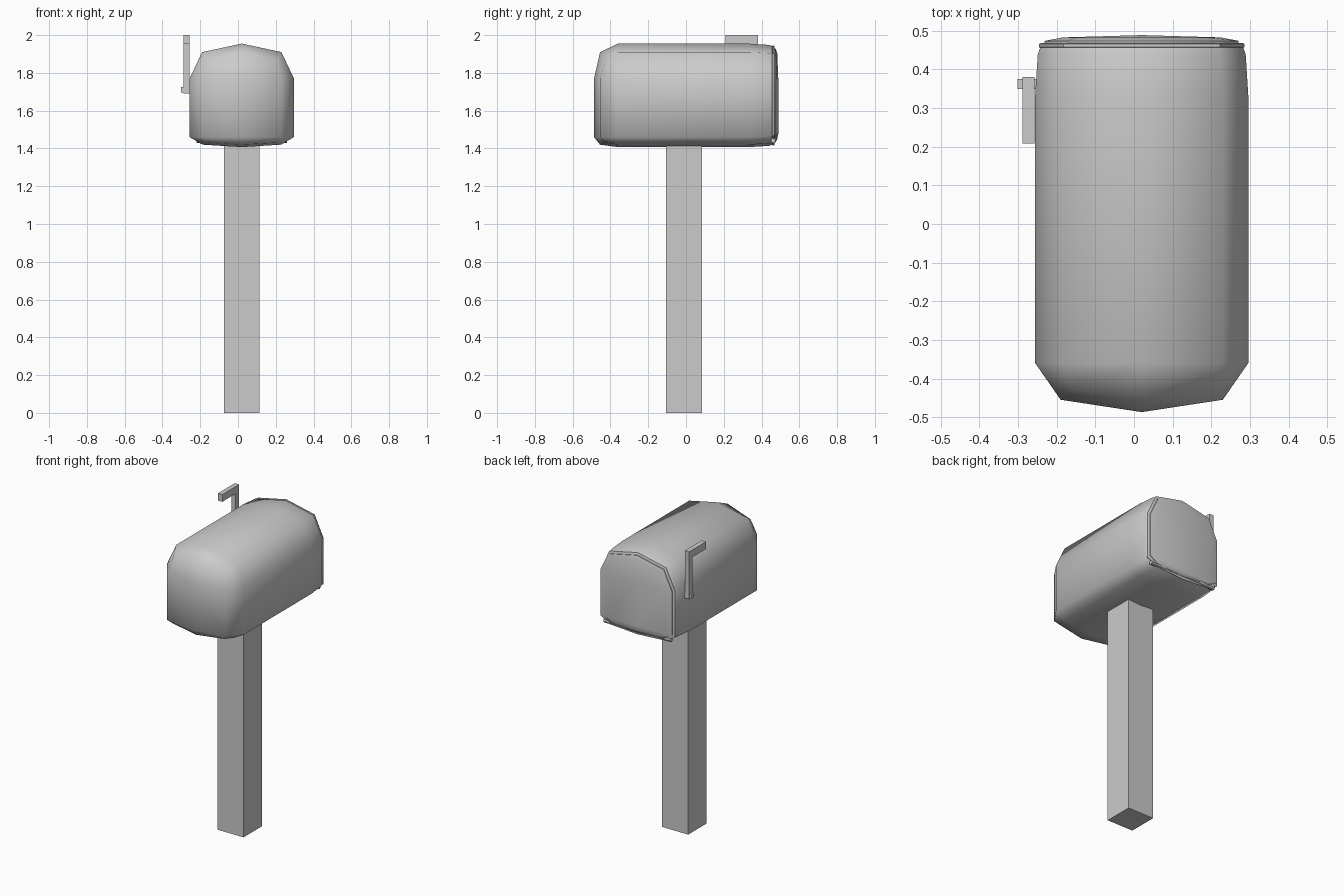
import bpy, bmesh, math

if "Cube" in bpy.data.objects:
    bpy.data.objects.remove(bpy.data.objects["Cube"])

CX, CZ = 0.02, 1.68
# half cross-section of the shell: (half width, z) from bottom centre to top centre
HALF = [(0, 1.407), (0.208, 1.42), (0.276, 1.46), (0.276, 1.77), (0.21, 1.91), (0, 1.955)]


def ring(half, ys, s=1.0):
    """Mirror a half section into a closed loop of 3D points; s insets it evenly."""
    if not isinstance(ys, (list, tuple)):
        ys = [ys] * len(half)
    right = [(CX + x * s, y, CZ + (z - CZ) * s) for (x, z), y in zip(half, ys)]
    left = [(2 * CX - x, y, z) for x, y, z in right[-2:0:-1]]
    return right + left


def domed_cap(bm, v, y):
    """Fill a 10-sided loop with two centre points at depth y."""
    lo = bm.verts.new((CX, y, v[2].co.z))
    hi = bm.verts.new((CX, y, v[3].co.z))
    for f in ([v[0], v[1], v[2], lo], [v[2], v[3], hi, lo], [v[3], v[4], v[5], hi],
              [v[5], v[6], v[7], hi], [v[7], v[8], lo, hi], [v[8], v[9], v[0], lo]):
        bm.faces.new(f)


def loft(name, rings, dome=None, angle=60):
    """Skin between loops; first end flat, last end flat or domed."""
    bm = bmesh.new()
    loops = [[bm.verts.new(p) for p in r] for r in rings]
    for a, b in zip(loops, loops[1:]):
        for i in range(len(a)):
            j = (i + 1) % len(a)
            bm.faces.new((a[i], a[j], b[j], b[i]))
    bm.faces.new(loops[0])
    if dome is None:
        bm.faces.new(loops[-1])
    else:
        domed_cap(bm, loops[-1], dome)
    bmesh.ops.recalc_face_normals(bm, faces=bm.faces)
    me = bpy.data.meshes.new(name)
    bm.to_mesh(me)
    bm.free()
    ob = bpy.data.objects.new(name, me)
    bpy.context.collection.objects.link(ob)
    bpy.ops.object.select_all(action='DESELECT')
    ob.select_set(True)
    bpy.context.view_layer.objects.active = ob
    bpy.ops.object.shade_smooth_by_angle(angle=math.radians(angle))
    return ob


def box(name, x0, x1, y0, y1, z0, z1):
    bpy.ops.mesh.primitive_cube_add(size=1, location=((x0 + x1) / 2, (y0 + y1) / 2, (z0 + z1) / 2))
    ob = bpy.context.object
    ob.name = name
    ob.scale = (x1 - x0, y1 - y0, z1 - z0)
    return ob


# Shell: barrel with a rounded front and slightly tapered rear
NOSE = [(0, 1.42), (0.18, 1.43), (0.21, 1.46), (0.21, 1.77), (0.185, 1.87), (0, 1.91)]
loft("mailbox_shell", [
    ring(HALF, 0.462, 0.945),
    ring(HALF, 0.44, 0.975),
    ring(HALF, 0.33),
    ring(HALF, -0.36),
    ring(NOSE, [-0.455, -0.425, -0.455, -0.455, -0.425, -0.455]),
], dome=-0.487)

# Raised rim round the rear opening
loft("door_rim", [ring(HALF, 0.455, 0.94), ring(HALF, 0.458, 0.965),
                  ring(HALF, 0.466, 0.965), ring(HALF, 0.469, 0.94)], angle=30)

# Domed door panel
DOOR = [(0, 1.45), (0.17, 1.455), (0.205, 1.48), (0.205, 1.76), (0.17, 1.865), (0, 1.905)]
loft("door", [ring(HALF, 0.464, 0.91), ring(HALF, 0.474, 0.91),
              ring(DOOR, [0.483] * 6)], dome=0.489)

# Hinge rod under the door
bpy.ops.mesh.primitive_cylinder_add(vertices=8, radius=0.013, depth=0.48,
                                    location=(CX, 0.462, 1.442), rotation=(0, math.pi / 2, 0))
bpy.context.object.name = "door_hinge"

# Post
box("post", -0.075, 0.113, -0.105, 0.085, 0, 1.42)

# Flag: L-shaped arm as one extruded outline, plus its pivot peg
outline = [(0.345, 1.692), (0.38, 1.692), (0.38, 2.0), (0.208, 2.0), (0.208, 1.953), (0.345, 1.953)]
loft("flag", [[(x, y, z) for y, z in outline] for x in (-0.289, -0.258)], angle=30)
box("flag_peg", -0.301, -0.245, 0.349, 0.376, 1.697, 1.726)
